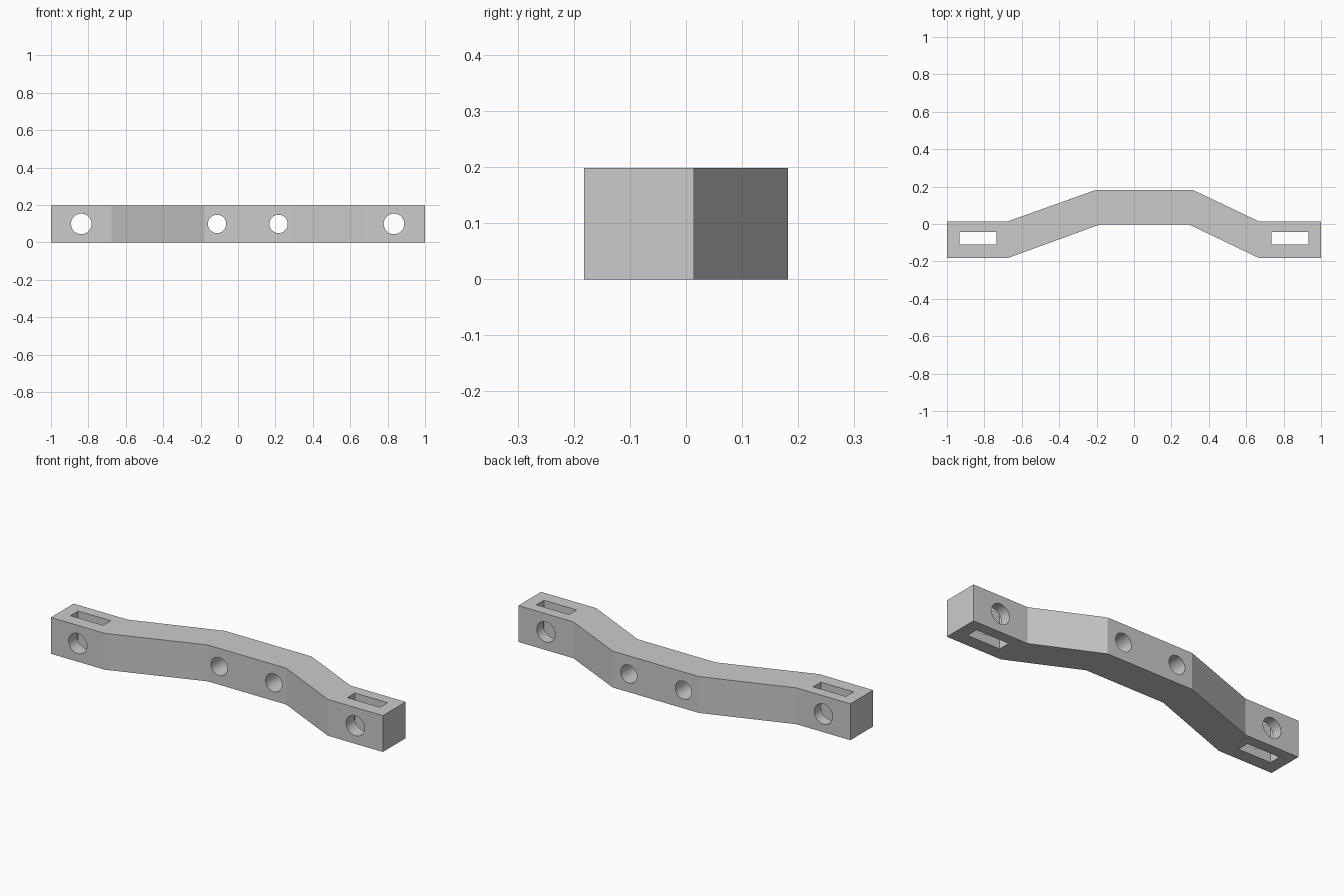
import bpy
import bmesh
import math
from mathutils import Matrix, Vector

default = bpy.data.objects.get("Cube")
if default:
    bpy.data.objects.remove(default, do_unlink=True)

HEIGHT = 0.198
MID_Z = HEIGHT / 2

grey = bpy.data.materials.new("plain grey")
grey.use_nodes = True
colour = (0.6, 0.6, 0.6, 1)
grey.diffuse_color = colour
grey.node_tree.nodes["Principled BSDF"].inputs["Base Color"].default_value = colour


def make_object(name, bm):
    bmesh.ops.recalc_face_normals(bm, faces=bm.faces)
    mesh = bpy.data.meshes.new(name)
    bm.to_mesh(mesh)
    bm.free()
    mesh.materials.append(grey)
    obj = bpy.data.objects.new(name, mesh)
    bpy.context.collection.objects.link(obj)
    return obj


# Cranked bar: plan outline raised to the full height
back_edge = [(-1, 0.014), (-0.675, 0.014), (-0.205, 0.182),
             (0.315, 0.182), (0.668, 0.014), (1, 0.014)]
front_edge = [(1, -0.182), (0.668, -0.182), (0.293, -0.002),
              (-0.18, -0.002), (-0.675, -0.182), (-1, -0.182)]
bm = bmesh.new()
base = bm.faces.new([bm.verts.new((x, y, 0)) for x, y in back_edge + front_edge])
raised = bmesh.ops.extrude_face_region(bm, geom=[base])["geom"]
bmesh.ops.translate(bm, vec=(0, 0, HEIGHT),
                    verts=[v for v in raised if isinstance(v, bmesh.types.BMVert)])
bar = make_object("cranked_bar", bm)


def cut(cutter):
    cutter.hide_render = True
    mod = bar.modifiers.new(cutter.name, "BOOLEAN")
    mod.operation = "DIFFERENCE"
    mod.solver = "EXACT"
    mod.object = cutter
    bpy.context.view_layer.objects.active = bar
    bpy.ops.object.modifier_apply(modifier=mod.name)
    bpy.data.objects.remove(cutter, do_unlink=True)


# Round bolt holes running front to back
for x, radius in [(-0.838, 0.055), (-0.112, 0.049), (0.217, 0.049), (0.834, 0.055)]:
    bm = bmesh.new()
    bmesh.ops.create_cone(bm, cap_ends=True, segments=48, radius1=radius,
                          radius2=radius, depth=1,
                          matrix=Matrix.Translation((x, 0, MID_Z))
                          @ Matrix.Rotation(math.pi / 2, 4, "X"))
    cut(make_object("bolt_hole_cutter", bm))

# Rectangular strap slots running top to bottom in both ends
for side in (-1, 1):
    bm = bmesh.new()
    bmesh.ops.create_cube(bm, size=1, matrix=Matrix.Translation((side * 0.834, -0.077, MID_Z))
                          @ Matrix.Diagonal(Vector((0.197, 0.066, 1, 1))))
    cut(make_object("slot_cutter", bm))

# Smooth hole walls, crisp edges elsewhere; the bends stay flat
bpy.ops.object.select_all(action="DESELECT")
bar.select_set(True)
bpy.context.view_layer.objects.active = bar
bpy.ops.object.shade_smooth_by_angle(angle=math.radians(15))
